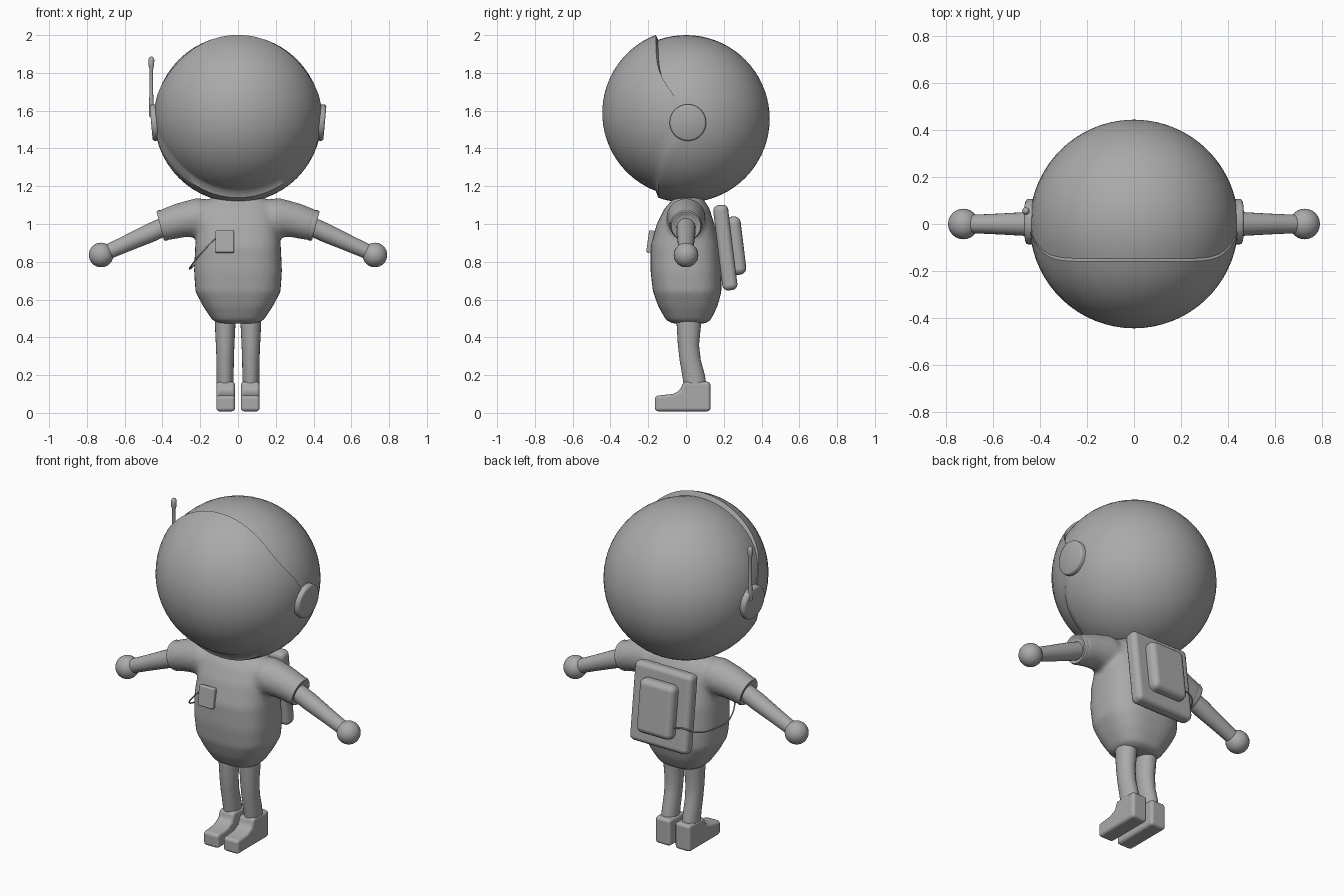
import bpy, bmesh, math
from mathutils import Vector

cube = bpy.data.objects.get("Cube")
if cube:
    bpy.data.objects.remove(cube, do_unlink=True)

GREY = (0.4, 0.4, 0.4, 1.0)
mat = bpy.data.materials.new("plain grey")
mat.use_nodes = True
mat.diffuse_color = GREY
mat.node_tree.nodes["Principled BSDF"].inputs["Base Color"].default_value = GREY


def ring(center, normal, ru, rv, power=2.0, count=24):
    """Superellipse section; rv runs along y, ru across y and the normal."""
    n = Vector(normal).normalized()
    v = Vector((0, 1, 0))
    u = v.cross(n).normalized()
    pts = []
    for i in range(count):
        a = math.tau * i / count
        c, s = math.cos(a), math.sin(a)
        pts.append(Vector(center)
                   + u * ru * math.copysign(abs(c) ** (2 / power), c)
                   + v * rv * math.copysign(abs(s) ** (2 / power), s))
    return pts


def loft(bm, rings, side=1):
    """Closed skin over a row of sections, flipped in x when side is -1."""
    rows = [[bm.verts.new((p.x * side, p.y, p.z)) for p in r] for r in rings]
    count = len(rows[0])
    for a, b in zip(rows, rows[1:]):
        for i in range(count):
            j = (i + 1) % count
            bm.faces.new((a[i], a[j], b[j], b[i]))
    bm.faces.new(rows[0])
    bm.faces.new(rows[-1])


def finish(name, bm, angle=50):
    bmesh.ops.recalc_face_normals(bm, faces=bm.faces)
    mesh = bpy.data.meshes.new(name)
    bm.to_mesh(mesh)
    bm.free()
    mesh.materials.append(mat)
    mesh.shade_smooth()
    mesh.set_sharp_from_angle(angle=math.radians(angle))
    obj = bpy.data.objects.new(name, mesh)
    bpy.context.collection.objects.link(obj)
    return obj


def lofted(name, rings, side=1, angle=50):
    bm = bmesh.new()
    loft(bm, rings, side)
    return finish(name, bm, angle)


def bevel(obj, width, segments=4):
    mod = obj.modifiers.new("rounding", "BEVEL")
    mod.width = width
    mod.segments = segments
    mod.harden_normals = True


def rounded_box(name, loc, size, width, tilt=0):
    bm = bmesh.new()
    bmesh.ops.create_cube(bm, size=1)
    bmesh.ops.scale(bm, vec=size, verts=bm.verts)
    obj = finish(name, bm, 180)
    obj.location = loc
    obj.rotation_euler.x = math.radians(tilt)
    bevel(obj, width)


# Helmet: shell at the back, raised visor at the front, split along a seam
R, SEGS, FRONT, BACK = 0.443, 56, 16, 22
SHELL_Z, VISOR_Z = 1.557, 1.588


def seam(phi):
    y = -0.16 + 0.13 * math.exp(-(math.sin(phi) / 0.38) ** 2)
    return math.acos(-y / R)


def head_ring(k):
    pts = []
    for i in range(SEGS):
        phi = math.tau * i / SEGS
        s = seam(phi)
        if k <= FRONT:
            theta, z0 = max(s * k / FRONT, 0.01), VISOR_Z
        else:
            start = s + 0.03
            t = (k - FRONT - 1) / BACK
            theta, z0 = min(start + (math.pi - start) * t, math.pi - 0.01), SHELL_Z
        r = R * math.sin(theta)
        pts.append(Vector((r * math.cos(phi), -R * math.cos(theta), z0 + r * math.sin(phi))))
    return pts


lofted("helmet_with_visor", [head_ring(k) for k in range(FRONT + BACK + 2)])

# Shirt: torso and both sleeves fused into one soft skin
TORSO = [  # height, half width, front y, back y
    (0.473, 0.10, -0.07, 0.10), (0.49, 0.135, -0.105, 0.13), (0.56, 0.182, -0.145, 0.165),
    (0.64, 0.225, -0.175, 0.188), (0.75, 0.233, -0.188, 0.188), (0.88, 0.227, -0.188, 0.18),
    (1.0, 0.215, -0.155, 0.15), (1.08, 0.2, -0.115, 0.125), (1.12, 0.17, -0.08, 0.1),
    (1.148, 0.12, -0.06, 0.08)]
SLEEVE = [(0.08, 1.05, 0.08), (0.2, 1.035, 0.105), (0.31, 1.018, 0.092), (0.405, 0.99, 0.082)]
ARM_DIR = Vector((0.35, 0, -0.155)).normalized()
CUFF_DIR = Vector((0.95, 0, -0.25)).normalized()

bm = bmesh.new()
loft(bm, [ring((0, (f + b) / 2, z), (0, 0, 1), w, (b - f) / 2, 2.7, 40) for z, w, f, b in TORSO])
for side in (1, -1):
    loft(bm, [ring((x, 0, z), CUFF_DIR, r, r) for x, z, r in SLEEVE], side)
shirt = finish("shirt", bm)
remesh = shirt.modifiers.new("fuse", "REMESH")
remesh.mode = "VOXEL"
remesh.voxel_size = 0.014
remesh.use_smooth_shade = True
soften = shirt.modifiers.new("soften", "SMOOTH")
soften.factor = 0.5
soften.iterations = 6

# Paired parts
BOOT = [(-0.165, 0.008), (0.13, 0.008), (0.13, 0.165), (-0.015, 0.165),
        (-0.03, 0.12), (-0.07, 0.1), (-0.165, 0.09)]
for side, tag in ((1, "left"), (-1, "right")):
    # Cuff rim
    end = Vector((0.4, 0, 0.992))
    rim = [(0, 0.05), (0.012, 0.068), (0.012, 0.078), (0, 0.084), (-0.02, 0.08)]
    lofted(tag + "_cuff", [ring(end + CUFF_DIR * d, CUFF_DIR, r, r) for d, r in rim], side)

    # Arm and hand
    start, hand = Vector((0.36, 0, 1.0)), Vector((0.725, 0, 0.836))
    lofted(tag + "_arm", [ring(start.lerp(hand, t), ARM_DIR, r, r)
                          for t, r in ((0, 0.05), (0.3, 0.05), (0.65, 0.043), (1, 0.038))], side)
    bm = bmesh.new()
    bmesh.ops.create_uvsphere(bm, u_segments=24, v_segments=16, radius=0.065)
    bmesh.ops.translate(bm, vec=(hand.x * side, 0, hand.z), verts=bm.verts)
    finish(tag + "_hand", bm)

    # Leg: z, centre y, half width, half depth
    leg = [(0.54, 0.015, 0.056, 0.068), (0.46, 0.015, 0.054, 0.064), (0.36, 0.013, 0.049, 0.056),
           (0.28, 0.022, 0.046, 0.056), (0.2, 0.04, 0.045, 0.06), (0.12, 0.052, 0.045, 0.06)]
    lofted(tag + "_leg", [ring((0.068, y, z), (0, 0, 1), a, b) for z, y, a, b in leg], side)

    # Boot
    boot = lofted(tag + "_boot", [[Vector((x, y, z)) for y, z in BOOT] for x in (0.015, 0.115)],
                  side, 180)
    bevel(boot, 0.018, 3)

    # Ear disc
    ear_dir = Vector((1, 0, -0.09)).normalized()
    ear = Vector((0.44, 0.01, 1.537))
    disc = [(-0.06, 0.095), (0.008, 0.097), (0.016, 0.094), (0.02, 0.086)]
    lofted(tag + "_ear_disc", [ring(ear + ear_dir * d, ear_dir, r, r, 2, 32) for d, r in disc], side)

# Antenna with a thicker tip
ANTENNA = [(1.57, 0.012), (1.64, 0.012), (1.72, 0.009), (1.82, 0.009), (1.84, 0.015),
           (1.87, 0.016), (1.882, 0.011), (1.887, 0.003)]
lofted("antenna", [ring((-0.459, 0.055, z), (0, 0, 1), r, r, 2, 16) for z, r in ANTENNA])

# Backpack, its outer pocket and the chest panel
rounded_box("backpack", (0, 0.208, 0.875), (0.38, 0.08, 0.455), 0.03, 7)
rounded_box("backpack_pocket", (0, 0.262, 0.885), (0.23, 0.085, 0.31), 0.035, 7)
rounded_box("chest_panel", (-0.07, -0.188, 0.907), (0.1, 0.03, 0.118), 0.008, -8)

# Hose from the chest panel round the right side to the pocket
PATH = [(-0.11, -0.195, 0.935), (-0.19, -0.175, 0.85), (-0.25, -0.06, 0.775),
        (-0.25, 0.08, 0.765), (-0.215, 0.23, 0.79), (-0.16, 0.265, 0.81), (-0.1, 0.28, 0.8)]
curve = bpy.data.curves.new("hose", "CURVE")
curve.dimensions = "3D"
curve.bevel_depth = 0.004
curve.bevel_resolution = 2
curve.use_fill_caps = True
spline = curve.splines.new("BEZIER")
spline.bezier_points.add(len(PATH) - 1)
for point, co in zip(spline.bezier_points, PATH):
    point.co = co
    point.handle_left_type = point.handle_right_type = "AUTO"
curve.materials.append(mat)
bpy.context.collection.objects.link(bpy.data.objects.new("hose", curve))
